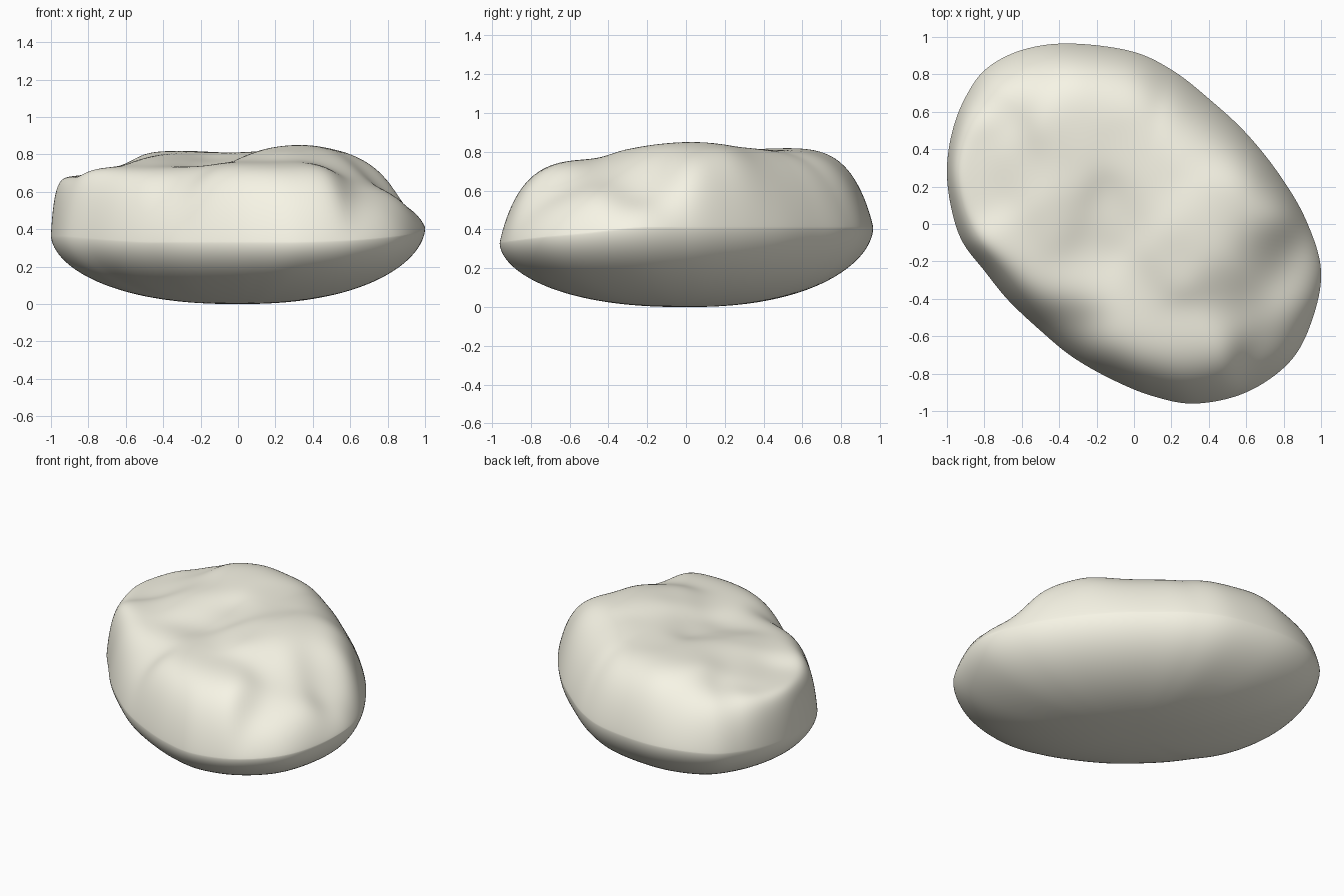
import bpy, bmesh, math
from mathutils import Vector

if "Cube" in bpy.data.objects:
    bpy.data.objects.remove(bpy.data.objects["Cube"])

# Widest outline: x, y, height of the widest line, fullness of the upper shoulder
OUTLINE = [
    (-0.35, .965, .41, 8), (-.02, .925, .41, 7), (0.2, .825, .41, 5.5), (0.4, .67, .41, 5),
    (0.6, .485, .41, 5.5), (0.78, .26, .41, 8), (0.92, .02, .41, 10), (1.0, -.25, .41, 12),
    (0.95, -.52, .38, 12), (0.83, -.74, .36, 11), (0.6, -.90, .34, 9), (0.33, -.96, .33, 8),
    (0.1, -.92, .33, 8), (-.12, -.83, .33, 8), (-.33, -.71, .33, 8), (-.5, -.57, .33, 9),
    (-.67, -.41, .34, 11), (-.8, -.25, .35, 15), (-.92, -.09, .36, 22), (-.98, .1, .36, 36),
    (-1.0, .3, .37, 45), (-.97, .5, .38, 34), (-.9, .68, .39, 18), (-.79, .83, .4, 12),
    (-.6, .93, .41, 9)]

# Bumps and hollows of the upper face: x, y, height
HEIGHTS = [
    (.3, 0, .86), (.45, -.12, .85), (0, -.35, .76), (-.25, -.17, .72), (-.1, .04, .76),
    (-.42, 0, .79), (-.4, .25, .81), (.1, .15, .82), (.2, -.2, .82), (.2, -.6, .76),
    (-.6, -.1, .73), (-.8, .2, .68), (-.93, .42, .68), (-.75, .6, .71), (-.6, .8, .75),
    (-.62, .3, .74), (-.4, .7, .83), (-.1, .7, .82), (0, .4, .81), (.3, .4, .84), (-.38, .47, .82),
    (.5, .25, .84), (.6, .05, .83), (.77, .07, .77), (.5, -.32, .81), (.4, -.6, .77),
    (.59, -.44, .66), (.74, -.45, .63), (.84, -.18, .51), (.95, -.2, .56), (.75, -.68, .58),
    (-.36, -.58, .62), (-.1, -.65, .76), (-.3, -.36, .75), (.3, -.8, .75), (.69, -.13, .74),
    (-.5, -.33, .73)]

STEPS, RINGS, SIGMA = 8, 64, .12


def catmull(pts, steps):
    out, n = [], len(pts)
    for i in range(n):
        a, b, c, d = (Vector(pts[(i + k) % n]) for k in (-1, 0, 1, 2))
        for j in range(steps):
            t = j / steps
            out.append(.5 * (2*b + (c-a)*t + (2*a-5*b+4*c-d)*t*t + (3*b-a-3*c+d)*t**3))
    return out


def height(x, y):
    total = weight = 0
    for hx, hy, hz in HEIGHTS:
        w = math.exp(-((x-hx)**2 + (y-hy)**2) / (2*SIGMA**2)) + 1e-9
        total += w*hz
        weight += w
    return total / weight


def upper(s, p, x, y, z):
    return z + (height(x, y) - z) * (1 - s**p)**.88


def lower(s, p, x, y, z):
    return z * (1 - (1 - s**2.3)**.54)


# Rings run from the upper centre, over the rim, to the lower centre
rim = catmull(OUTLINE, STEPS)
bm = bmesh.new()
levels = [(math.sin(math.pi/2 * i/RINGS), upper) for i in range(1, RINGS + 1)]
levels += [(math.sin(math.pi/2 * i/RINGS), lower) for i in range(RINGS - 1, 0, -1)]
rings = []
for s, surface in levels:
    s = min(s, 1)
    rings.append([bm.verts.new((x*s, y*s, surface(s, p, x*s, y*s, z))) for x, y, z, p in rim])
n = len(rim)
for a, b in zip(rings, rings[1:]):
    for i in range(n):
        j = (i + 1) % n
        bm.faces.new((a[i], b[i], b[j], a[j]))
top = bm.verts.new((0, 0, height(0, 0)))
bottom = bm.verts.new((0, 0, 0))
for i in range(n):
    j = (i + 1) % n
    bm.faces.new((top, rings[0][i], rings[0][j]))
    bm.faces.new((bottom, rings[-1][j], rings[-1][i]))
bmesh.ops.recalc_face_normals(bm, faces=bm.faces)
for f in bm.faces:
    f.smooth = True

mesh = bpy.data.meshes.new("boulder")
bm.to_mesh(mesh)
bm.free()
boulder = bpy.data.objects.new("boulder", mesh)
bpy.context.collection.objects.link(boulder)

# Pale cream stone
stone = bpy.data.materials.new("cream_stone")
stone.diffuse_color = (.93, .91, .79, 1)
stone.use_nodes = True
stone.node_tree.nodes["Principled BSDF"].inputs["Base Color"].default_value = stone.diffuse_color
mesh.materials.append(stone)
